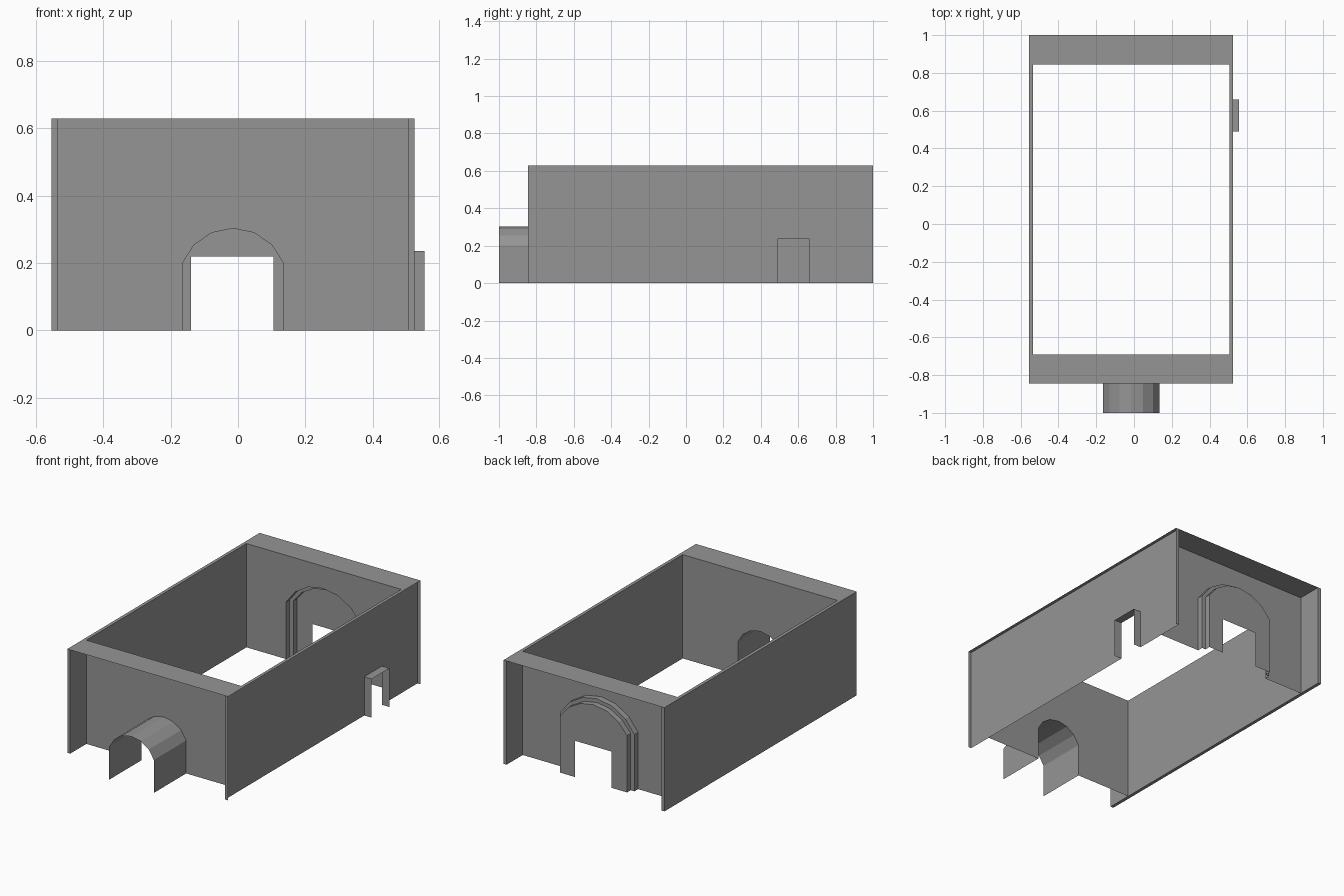
import bpy, bmesh, math

if "Cube" in bpy.data.objects:
    bpy.data.objects.remove(bpy.data.objects["Cube"], do_unlink=True)

grey = bpy.data.materials.new("plain_grey")
grey.use_nodes = True
grey.diffuse_color = (0.3, 0.3, 0.3, 1)
grey.node_tree.nodes["Principled BSDF"].inputs["Base Color"].default_value = (0.3, 0.3, 0.3, 1)

# Main dimensions
LEFT, RIGHT, LIP = -0.535, 0.505, 0.02
FRONT, BACK, EAVE = -0.69, 0.845, 0.155
HEIGHT = 0.63


def make(name, polys):
    """Object made of flat polygons, each a list of 3D points."""
    bm = bmesh.new()
    for poly in polys:
        bm.faces.new([bm.verts.new(p) for p in poly])
    bmesh.ops.remove_doubles(bm, verts=bm.verts, dist=0.0005)
    bmesh.ops.recalc_face_normals(bm, faces=bm.faces)
    mesh = bpy.data.meshes.new(name)
    bm.to_mesh(mesh)
    bm.free()
    mesh.materials.append(grey)
    obj = bpy.data.objects.new(name, mesh)
    bpy.context.collection.objects.link(obj)
    return obj


def arch(centre, half, spring, top, steps=6):
    """Doorway outline from foot to foot with a segmental arch."""
    rise = top - spring
    radius = (half ** 2 + rise ** 2) / (2 * rise)
    sweep = math.asin(half / radius)
    pts = [(centre - half, 0)]
    for i in range(steps + 1):
        a = sweep * (2 * i / steps - 1)
        pts.append((centre + radius * math.sin(a), top - radius * (1 - math.cos(a))))
    return pts + [(centre + half, 0)]


def square_door(a, b, top):
    return [(a, 0), (a, top), (b, top), (b, 0)]


def at_y(outline, y):
    return [(x, y, z) for x, z in outline]


def at_x(outline, x):
    return [(x, y, z) for y, z in outline]


def around(a, b, door):
    """Wall outline from a to b that runs around a doorway."""
    return [(a, 0)] + door + [(b, 0), (b, HEIGHT), (a, HEIGHT)]


def strip(first, second):
    """Quads joining two matching outlines."""
    return [[first[i], first[i + 1], second[i + 1], second[i]]
            for i in range(len(first) - 1)]


def top_rect(x0, x1, y0, y1):
    return [(x0, y0, HEIGHT), (x1, y0, HEIGHT), (x1, y1, HEIGHT), (x0, y1, HEIGHT)]


def upright(p, q):
    return [(*p, 0), (*q, 0), (*q, HEIGHT), (*p, HEIGHT)]


y0, y1 = FRONT - EAVE, BACK + EAVE

# Front wall with the vaulted porch
porch = arch(-0.015, 0.15, 0.2, 0.303)
make("front_wall", [at_y(around(LEFT, RIGHT, porch), FRONT)])
make("porch_vault", strip(at_y(porch, -1), at_y(porch, FRONT)))

# Back wall with the stepped portal
outer = arch(-0.02, 0.25, 0.345, 0.495)
inner = arch(-0.02, 0.225, 0.345, 0.472)
door = square_door(-0.14, 0.105, 0.22)
make("back_wall", [at_y(around(LEFT, RIGHT, outer), BACK)])
step1, step2 = BACK + 0.035, BACK + 0.07
rings = [at_y(outer, BACK), at_y(outer, step1), at_y(inner, step1), at_y(inner, step2)]
make("portal_steps", [q for a, b in zip(rings, rings[1:]) for q in strip(a, b)])
make("portal_panel", [at_y(inner + door[::-1], step2)])

# Side wall with the small doorway and its projecting frame
side_door = square_door(0.49, 0.66, 0.235)
make("left_wall", [at_x(around(y0, y1, side_door), RIGHT)])
make("side_door_frame", strip(at_x(side_door, RIGHT), at_x(side_door, RIGHT + 0.05)))
for name, y in (("left_wall_front_lip", y0), ("left_wall_back_lip", y1)):
    make(name, [upright((RIGHT, y), (RIGHT + LIP, y))])

# Plain side wall, solid
corners = [(LEFT - LIP, y0), (LEFT, y0), (LEFT, y1), (LEFT - LIP, y1)]
walls = [upright(corners[i], corners[(i + 1) % 4]) for i in range(4)]
base = [(x, y, 0) for x, y in corners]
make("right_wall", walls + [base])

# Thin top border
make("top_border", [
    top_rect(LEFT - LIP, RIGHT + LIP, y0, FRONT),
    top_rect(LEFT - LIP, RIGHT + LIP, BACK, y1),
    top_rect(LEFT - LIP, LEFT, FRONT, BACK),
    top_rect(RIGHT, RIGHT + LIP, FRONT, BACK)])
